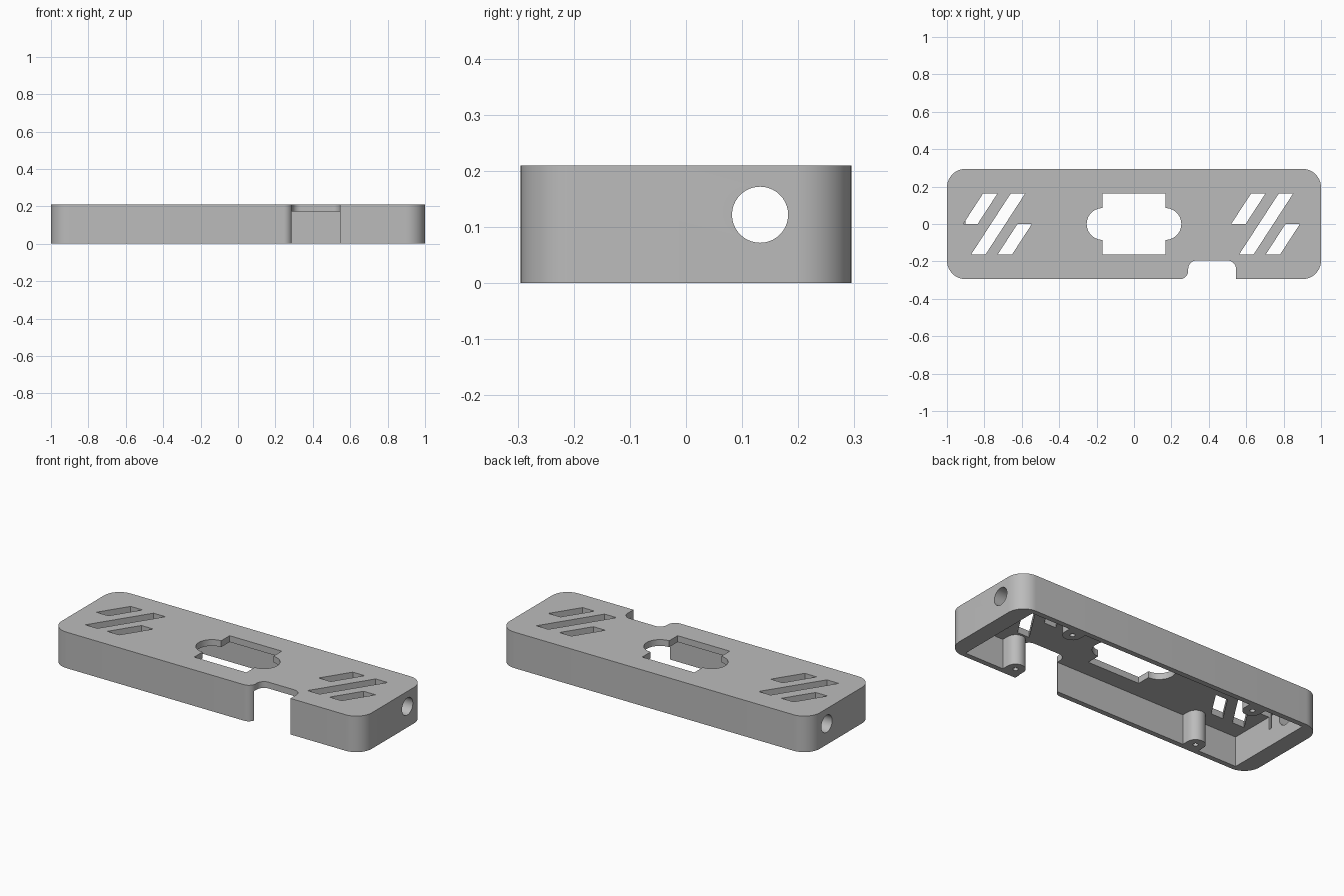
import bpy, bmesh
from math import cos, sin, radians
from mathutils import Matrix

cube = bpy.data.objects.get("Cube")
if cube:
    bpy.data.objects.remove(cube)

HEIGHT, ROOF = 0.21, 0.173
HALF_X, HALF_Y, CORNER = 1.0, 0.295, 0.1


def arc(cx, cy, r, start, end, steps=12):
    angles = [radians(start + (end - start) * i / steps) for i in range(steps + 1)]
    return [(cx + r * cos(a), cy + r * sin(a)) for a in angles]


def prism(name, outline, z0, z1):
    """Extrude a flat outline between two heights."""
    bm = bmesh.new()
    face = bm.faces.new([bm.verts.new((x, y, z0)) for x, y in outline])
    top = bmesh.ops.extrude_face_region(bm, geom=[face])["geom"]
    verts = [v for v in top if isinstance(v, bmesh.types.BMVert)]
    bmesh.ops.translate(bm, verts=verts, vec=(0, 0, z1 - z0))
    bmesh.ops.recalc_face_normals(bm, faces=bm.faces)
    mesh = bpy.data.meshes.new(name)
    bm.to_mesh(mesh)
    bm.free()
    obj = bpy.data.objects.new(name, mesh)
    bpy.context.collection.objects.link(obj)
    return obj


def cut(body, cutter):
    """Subtract the cutter from the body and discard it."""
    cutter.hide_render = True
    mod = body.modifiers.new("cut", 'BOOLEAN')
    mod.operation, mod.solver, mod.object = 'DIFFERENCE', 'EXACT', cutter
    bpy.context.view_layer.update()
    graph = bpy.context.evaluated_depsgraph_get()
    mesh = bpy.data.meshes.new_from_object(body.evaluated_get(graph))
    body.modifiers.clear()
    body.data = mesh
    bpy.data.objects.remove(cutter)


# Outer shell with rounded corners
ix, iy = HALF_X - CORNER, HALF_Y - CORNER
outline = (arc(ix, iy, CORNER, 0, 90) + arc(-ix, iy, CORNER, 90, 180)
           + arc(-ix, -iy, CORNER, 180, 270) + arc(ix, -iy, CORNER, 270, 360))
case = prism("case_shell", outline, 0, HEIGHT)

# Cavity open at the bottom, leaving four screw posts on the long walls
bx, by, br, wall = 0.6, 0.226, 0.052, 0.265
quarter = [(0.9, wall), (bx + br, wall)] + arc(bx, by, br, 0, -180) + [(bx - br, wall)]
cavity = (quarter + [(-x, y) for x, y in reversed(quarter)]
          + [(-x, -y) for x, y in quarter] + [(x, -y) for x, y in reversed(quarter)])
cut(case, prism("cavity_cutter", cavity, -0.1, ROOF))

# Screw holes in the posts
for sx in (-1, 1):
    for sy in (-1, 1):
        ring = arc(sx * bx, sy * by, 0.014, 0, 360, 16)[:-1]
        cut(case, prism("screw_cutter", ring, -0.1, 0.13))

# Central window with a round ear at each end
w, h, ear = 0.168, 0.163, 0.085
window = ([(w, -h)] + arc(w, 0, ear, -90, 90, 20) + [(w, h), (-w, h)]
          + arc(-w, 0, ear, 90, 270, 20) + [(-w, -h)])
cut(case, prism("window_cutter", window, 0.1, 0.3))

# Slanted vent slots: (x at mid line, lower y, upper y)
SLANT, SLOT = 0.65, 0.077
for shift in (-1.433, 0):
    for x, low, high in ((0.52, 0, h), (0.668, -h, h), (0.81, -h, 0)):
        left, right = x + shift, x + shift + SLOT
        slot = [(left + SLANT * low, low), (right + SLANT * low, low),
                (right + SLANT * high, high), (left + SLANT * high, high)]
        cut(case, prism("vent_cutter", slot, 0.1, 0.3))

# Front notch, filleted on its inner corners and on one outer edge
nl, nr, back, fr = 0.29, 0.545, -0.195, 0.045
notch = ([(nl - fr, -0.4), (nr, -0.4)] + arc(nr - fr, back - fr, fr, 0, 90)
         + arc(nl + fr, back - fr, fr, 90, 180)
         + arc(nl - fr, -HALF_Y + fr, fr, 0, -90))
cut(case, prism("notch_cutter", notch, -0.1, 0.3))

# Round cable hole through both end walls
hole = prism("cable_cutter", arc(0, 0, 0.05, 0, 360, 40)[:-1], -1.2, 1.2)
hole.data.transform(Matrix.Translation((0, 0.132, 0.122)) @ Matrix.Rotation(radians(90), 4, 'Y'))
cut(case, hole)

# Single grey plastic
grey = bpy.data.materials.new("grey_plastic")
grey.use_nodes = True
colour = (0.5, 0.5, 0.5, 1)
grey.diffuse_color = colour
grey.node_tree.nodes["Principled BSDF"].inputs["Base Color"].default_value = colour
case.data.materials.clear()
case.data.materials.append(grey)
for poly in case.data.polygons:
    poly.material_index = 0

for obj in bpy.context.selected_objects:
    obj.select_set(False)
case.select_set(True)
bpy.context.view_layer.objects.active = case
bpy.ops.object.shade_smooth_by_angle(angle=radians(30))
